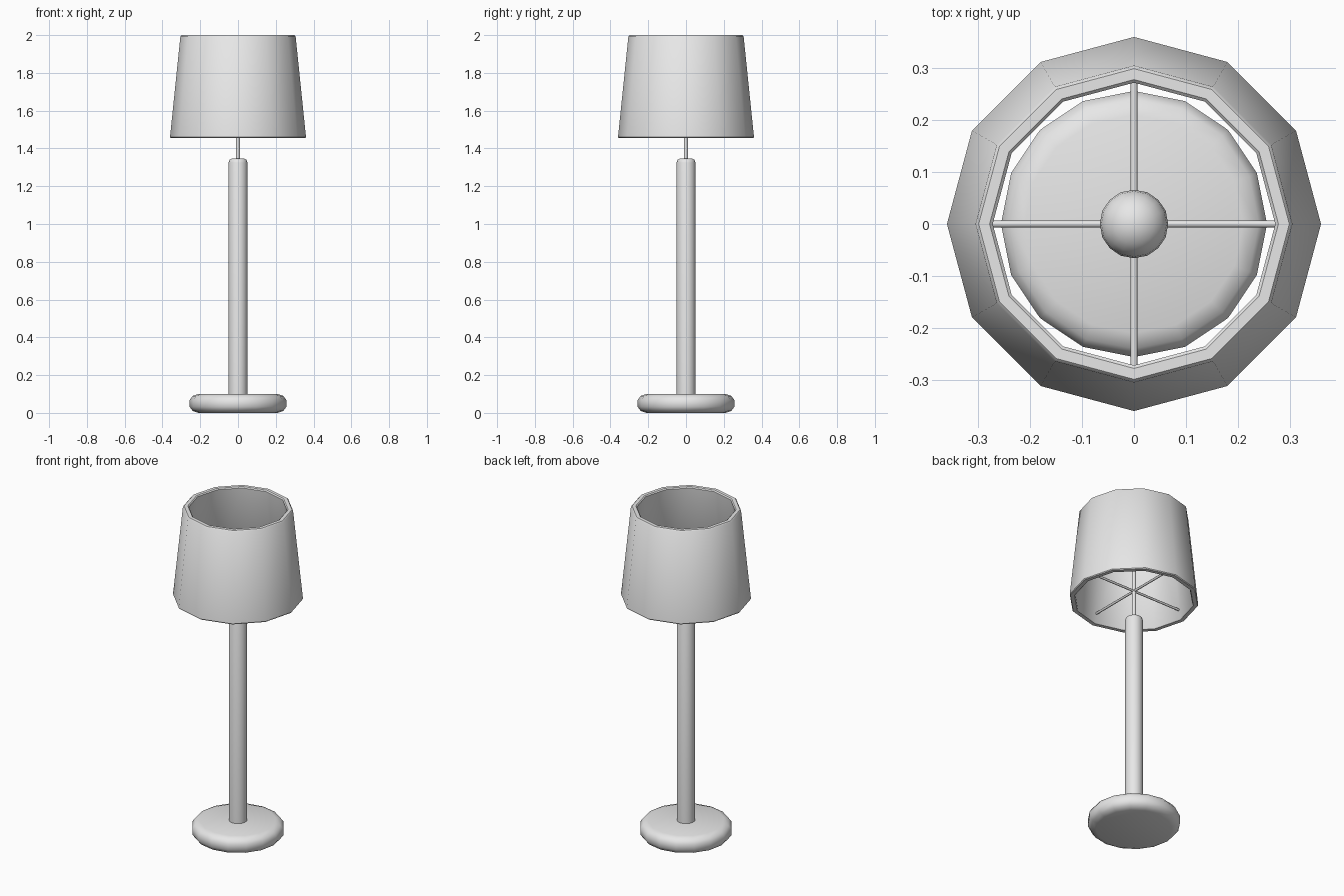
import bpy
import bmesh
from math import radians, cos, sin, pi
from mathutils import Vector

if "Cube" in bpy.data.objects:
    bpy.data.objects.remove(bpy.data.objects["Cube"])

grey = bpy.data.materials.new("plain_grey")
grey.use_nodes = True
colour = (0.8, 0.8, 0.8, 1)
grey.diffuse_color = colour
grey.node_tree.nodes["Principled BSDF"].inputs["Base Color"].default_value = colour


def finish(obj, name, angle):
    obj.name = name
    obj.data.materials.clear()
    obj.data.materials.append(grey)
    bpy.ops.object.select_all(action="DESELECT")
    obj.select_set(True)
    bpy.context.view_layer.objects.active = obj
    bpy.ops.object.shade_smooth_by_angle(angle=radians(angle))
    return obj


def lathe(name, profile, sides, angle=40, closed=False):
    """Spin an (r, z) profile; open profiles get capped ends."""
    bm = bmesh.new()
    rings = [[bm.verts.new((r * cos(2 * pi * i / sides), r * sin(2 * pi * i / sides), z))
              for i in range(sides)] for r, z in profile]
    pairs = list(zip(rings, rings[1:]))
    if closed:
        pairs.append((rings[-1], rings[0]))
    else:
        bm.faces.new(rings[0])
        bm.faces.new(rings[-1])
    for low, high in pairs:
        for i in range(sides):
            j = (i + 1) % sides
            bm.faces.new((low[i], low[j], high[j], high[i]))
    bmesh.ops.recalc_face_normals(bm, faces=bm.faces)
    mesh = bpy.data.meshes.new(name)
    bm.to_mesh(mesh)
    bm.free()
    obj = bpy.data.objects.new(name, mesh)
    bpy.context.collection.objects.link(obj)
    return finish(obj, name, angle)


def rod(name, start, end, radius):
    start, end = Vector(start), Vector(end)
    bpy.ops.mesh.primitive_cylinder_add(vertices=8, radius=radius,
                                        depth=(end - start).length,
                                        location=(start + end) / 2)
    obj = bpy.context.object
    obj.rotation_euler = (end - start).to_track_quat("Z", "Y").to_euler()
    return finish(obj, name, 50)


# Rounded disc foot
lathe("base", [(0.21, 0), (0.24, 0.01), (0.256, 0.032), (0.256, 0.068),
               (0.24, 0.09), (0.21, 0.1)], 16)

# Column with a softened top
lathe("column", [(0.05, 0.09), (0.05, 1.325), (0.045, 1.34), (0.034, 1.346)], 16, 50)

# Thin stem carrying the bulb
rod("stem", (0, 0, 1.33), (0, 0, 1.72), 0.011)
bpy.ops.mesh.primitive_uv_sphere_add(segments=16, ring_count=10, radius=0.066,
                                     location=(0, 0, 1.75))
finish(bpy.context.object, "bulb", 60)

# Crossed shade supports
rod("support_rod_x", (-0.335, 0, 1.515), (0.335, 0, 1.515), 0.007)
rod("support_rod_y", (0, -0.335, 1.515), (0, 0.335, 1.515), 0.007)

# Open tapered shade with thickness and eased rims
lathe("shade", [(0.333, 1.455), (0.356, 1.455), (0.36, 1.46), (0.305, 1.994),
                (0.299, 2.0), (0.278, 2.0), (0.272, 1.994), (0.328, 1.46)], 12, 40, closed=True)
